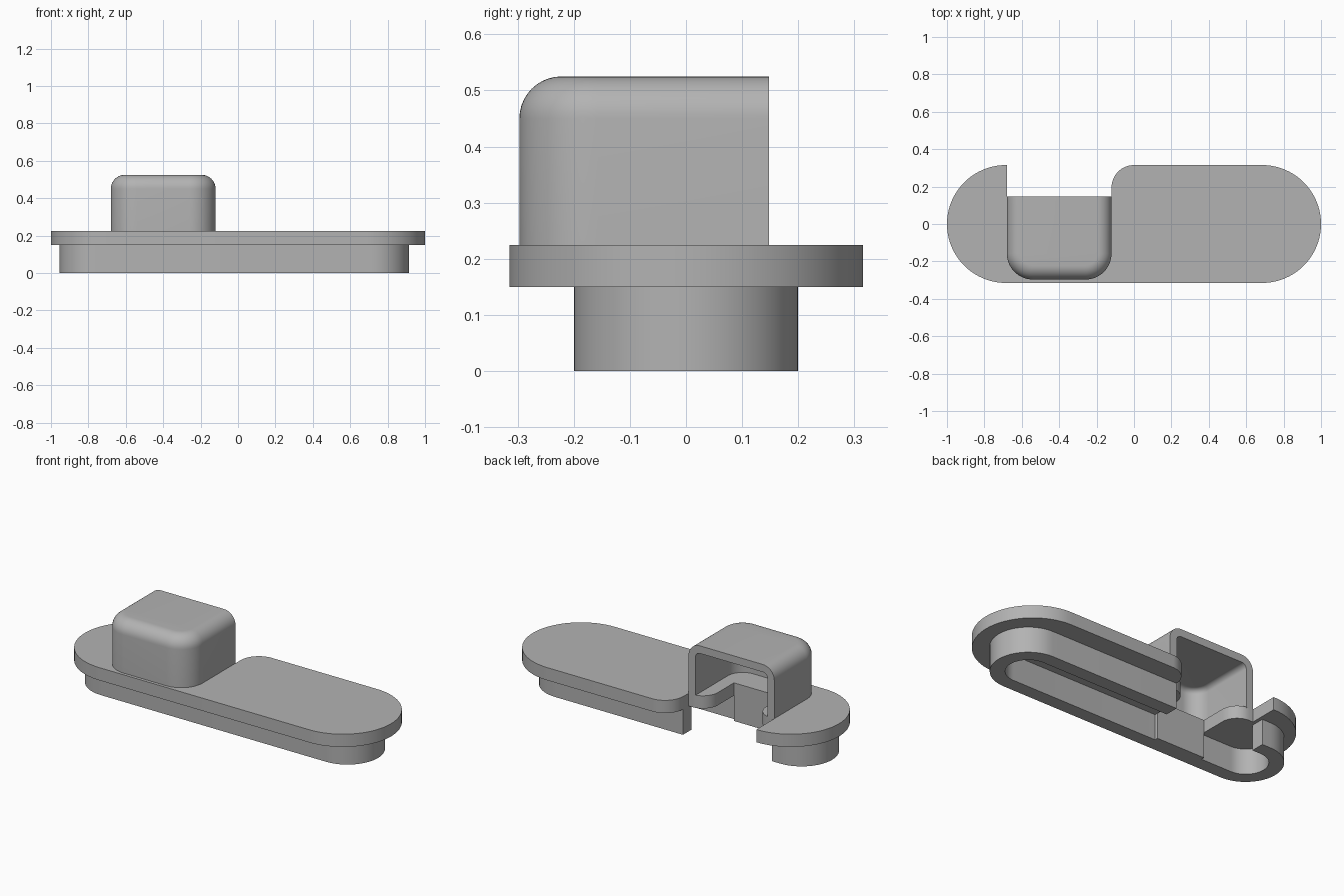
import bpy, bmesh, math

cube = bpy.data.objects.get("Cube")
if cube:
    bpy.data.objects.remove(cube, do_unlink=True)

grey = bpy.data.materials.new("plain_grey")
grey.use_nodes = True
color = (0.45, 0.45, 0.45, 1)
grey.diffuse_color = color
grey.node_tree.nodes["Principled BSDF"].inputs["Base Color"].default_value = color


def finish(bm, name):
    bmesh.ops.recalc_face_normals(bm, faces=bm.faces)
    mesh = bpy.data.meshes.new(name)
    bm.to_mesh(mesh)
    bm.free()
    mesh.materials.append(grey)
    obj = bpy.data.objects.new(name, mesh)
    bpy.context.collection.objects.link(obj)
    bpy.ops.object.select_all(action="DESELECT")
    obj.select_set(True)
    bpy.context.view_layer.objects.active = obj
    bpy.ops.object.shade_smooth_by_angle(angle=math.radians(30))
    return obj


def arc(cx, cy, r, start, end, steps=24):
    angles = [math.radians(start + (end - start) * i / steps) for i in range(steps + 1)]
    return [(cx + r * math.cos(a), cy + r * math.sin(a)) for a in angles]


def extrude(outline, z0, z1, name):
    bm = bmesh.new()
    face = bm.faces.new([bm.verts.new((x, y, z0)) for x, y in outline])
    result = bmesh.ops.extrude_face_region(bm, geom=[face])
    top = [v for v in result["geom"] if isinstance(v, bmesh.types.BMVert)]
    bmesh.ops.translate(bm, verts=top, vec=(0, 0, z1 - z0))
    return finish(bm, name)


LEFT, RIGHT, BACK, FRONT = -0.68, -0.12, 0.148, -0.297

# Long rounded plate with a stepped notch reaching in from the back
plate = arc(0.685, 0, 0.315, 90, -90, 40)
plate += arc(-0.685, 0, 0.315, 270, 90, 40)
plate += [(LEFT, 0.315), (LEFT, BACK)]
plate += arc(-0.655, 0.05, 0.098, 90, 0, 12)
plate += [(-0.557, -0.1), (-0.243, -0.1)]
plate += arc(-0.145, 0.05, 0.098, 180, 90, 12)
plate += [(RIGHT, BACK)]
plate += arc(0, 0.195, 0.12, 180, 90, 16)
extrude(plate, 0.15, 0.225, "plate")

# Open rim below the plate, thickened at the front under the hood
rim = [(RIGHT, 0.2)]
rim += arc(0.715, 0, 0.2, 90, -90)
rim += arc(-0.755, 0, 0.2, 270, 90)
rim += [(-0.7, 0.2), (-0.7, 0.12)]
rim += arc(-0.755, 0, 0.12, 90, 270)
rim += [(-0.557, -0.12), (-0.557, -0.1), (-0.243, -0.1), (-0.243, -0.12)]
rim += arc(0.715, 0, 0.12, -90, 90)
rim += [(RIGHT, 0.12)]
extrude(rim, 0, 0.15, "lower_rim")


# Hollow rounded hood, open to the back and underneath
def hood_outline(inset):
    r = 0.14 - inset
    x0, x1, y0 = LEFT + inset, RIGHT - inset, FRONT + inset
    return ([(x1, BACK)] + arc(x1 - r, y0 + r, r, 0, -90, 14)
            + arc(x0 + r, y0 + r, r, 270, 180, 14) + [(x0, BACK)])


def hood_shell(bm, inset):
    r, top = 0.075 - inset, 0.525 - inset
    levels = [(inset, 0.22)]
    for i in range(11):
        a = math.radians(9 * i)
        levels.append((inset + r * (1 - math.cos(a)), top - r + r * math.sin(a)))
    rows = [[bm.verts.new((x, y, z)) for x, y in hood_outline(d)] for d, z in levels]
    for low, high in zip(rows, rows[1:]):
        for i in range(len(low) - 1):
            bm.faces.new((low[i], low[i + 1], high[i + 1], high[i]))
    bm.faces.new(rows[-1])
    back_edge = [row[0] for row in rows] + [row[-1] for row in reversed(rows)]
    return rows[0], back_edge


bm = bmesh.new()
outer_base, outer_back = hood_shell(bm, 0)
inner_base, inner_back = hood_shell(bm, 0.045)
for a, b in ((outer_base, inner_base), (outer_back, inner_back)):
    for i in range(len(a) - 1):
        bm.faces.new((a[i], a[i + 1], b[i + 1], b[i]))
finish(bm, "hood")
